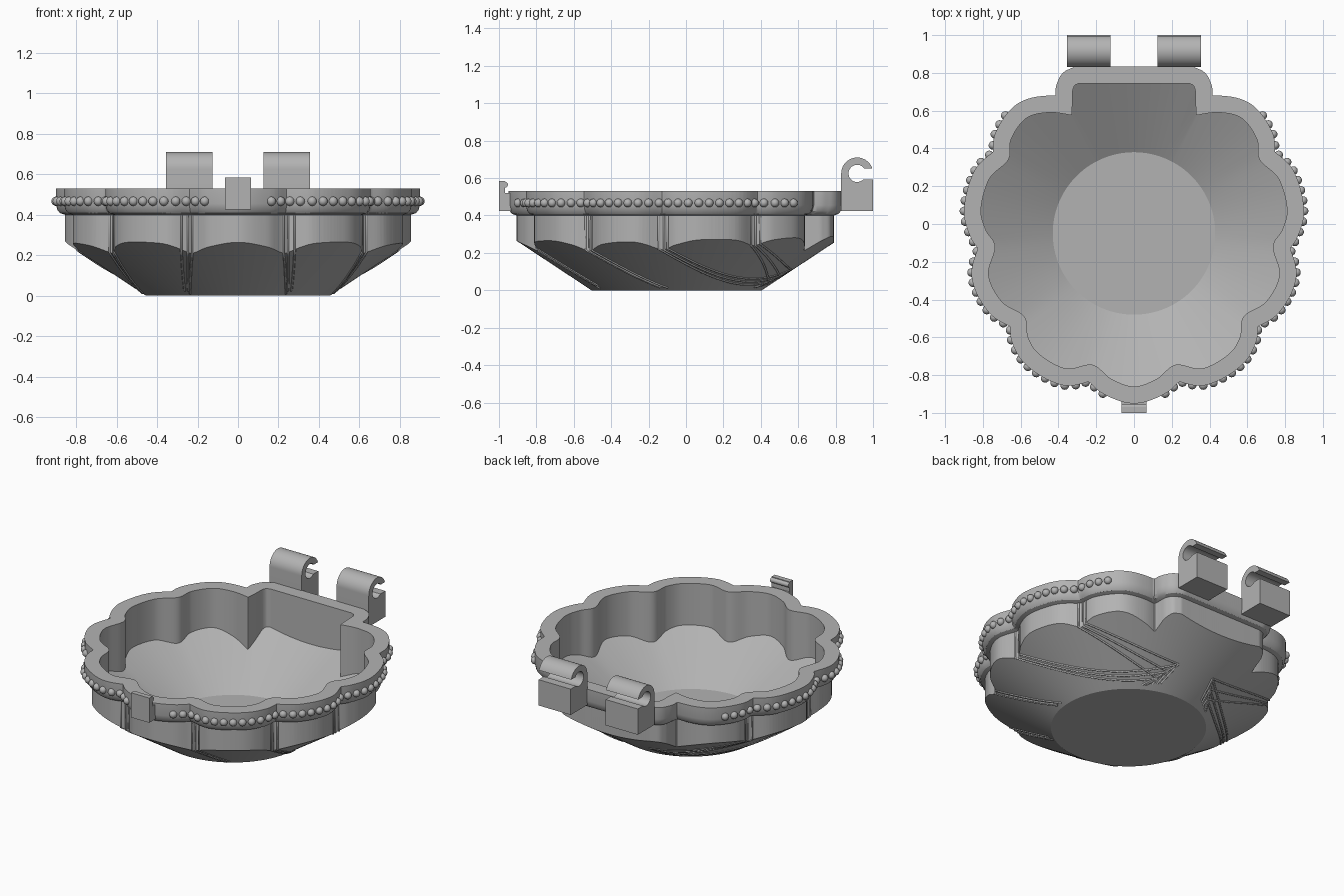
import bpy, bmesh, math
from mathutils import Vector

cube = bpy.data.objects.get("Cube")
if cube:
    bpy.data.objects.remove(cube)

grey = bpy.data.materials.new("plain_grey")
grey.use_nodes = True
COLOUR = (0.45, 0.45, 0.45, 1)
grey.diffuse_color = COLOUR
grey.node_tree.nodes["Principled BSDF"].inputs["Base Color"].default_value = COLOUR

CY, N, FLOOR_R, SKIN, TOP = -0.05, 720, 0.455, 0.025, 0.53
DIRS = [Vector((math.cos(a), math.sin(a))) for a in (i * math.tau / N for i in range(N))]


def finish(name, bm, angle=35):
    bmesh.ops.recalc_face_normals(bm, faces=bm.faces)
    me = bpy.data.meshes.new(name)
    bm.to_mesh(me)
    bm.free()
    me.materials.append(grey)
    ob = bpy.data.objects.new(name, me)
    bpy.context.collection.objects.link(ob)
    bpy.ops.object.select_all(action='DESELECT')
    ob.select_set(True)
    bpy.context.view_layer.objects.active = ob
    bpy.ops.object.shade_smooth_by_angle(angle=math.radians(angle))
    return ob


def spline(pts, steps=10):
    out = []
    for i in range(1, len(pts) - 2):
        a, b, c, d = pts[i - 1:i + 3]
        for s in range(steps):
            t = s / steps
            out.append(0.5 * (2 * b + (c - a) * t + (2 * a - 5 * b + 4 * c - d) * t * t
                              + (3 * b - a - 3 * c + d) * t ** 3))
    return out + [pts[-2]]


# Right half of the scalloped inner outline, front centre to hinge pocket
half = [Vector(p) for p in (
    (-.12, -.82), (0, -.86), (.12, -.82), (.22, -.745), (.36, -.765), (.5, -.69), (.56, -.6),
    (.58, -.49), (.70, -.41), (.77, -.27), (.735, -.12), (.785, -.03), (.81, .08), (.765, .24),
    (.665, .34), (.65, .45), (.57, .56), (.45, .59), (.33, .575), (.3, .56))]
side = spline(half) + [Vector(p) for p in ((.325, .65), (.325, .71), (.314, .735), (.29, .745))]
side += [Vector((x * .029, .745)) for x in range(9, -1, -1)]
loop = side + [Vector((-p.x, p.y)) for p in reversed(side[1:-1])]
loop = [p - Vector((0, CY)) for p in loop]


def ray_radius(u):
    # Farthest crossing of a ray from the centre with the inner outline
    best = 0
    for p, q in zip(loop, loop[1:] + loop[:1]):
        cp, cq = u.cross(p), u.cross(q)
        if cp * cq <= 0 and cp != cq:
            hit = p.lerp(q, cp / (cp - cq))
            best = max(best, hit.dot(u))
    return best


dense = []
for p, q in zip(loop, loop[1:] + loop[:1]):
    n = max(1, int((q - p).length / 0.012))
    dense += [p.lerp(q, k / n) for k in range(n)]


def grown(d):
    # Outline enlarged evenly by d
    out = []
    for u in DIRS:
        best = 0
        for p in dense:
            b = p.dot(u)
            h = d * d - p.length_squared + b * b
            if h > 0:
                best = max(best, b + math.sqrt(h))
        out.append(best)
    return out


inner = [ray_radius(u) for u in DIRS]
wall, rim = grown(.045), grown(.09)


def dome(r):
    return max(0, (r - FLOOR_R) * .66)


def mix(a, b, t):
    return [x + (y - x) * t for x, y in zip(a, b)]


# Bowl: one loft from inner floor, over the rim, to the underside
flat = [FLOOR_R] * N
in_floor = [FLOOR_R - .025] * N
rings = []
for t in (0, .25, .5, .75, 1):
    rr = mix(in_floor, inner, t)
    rings.append((rr, [SKIN + dome(r + .025 * (1 - t)) for r in rr]))
rings += [(inner, [TOP] * N), (rim, [TOP] * N), (rim, [.455] * N)]
for t, z in ((.85, .425), (.55, .408), (0, .40)):
    rings.append((mix(wall, rim, t), [z] * N))
for t in (0, .25, .5, .75, 1):
    rr = mix(wall, flat, t)
    rings.append((rr, [dome(r) for r in rr]))

bm = bmesh.new()
rows = [[bm.verts.new((u.x * r, u.y * r + CY, z)) for u, r, z in zip(DIRS, rr, zz)]
        for rr, zz in rings]
for a, b in zip(rows, rows[1:]):
    for i in range(N):
        j = (i + 1) % N
        bm.faces.new((a[i], a[j], b[j], b[i]))
bm.faces.new(rows[0])
bm.faces.new(rows[-1])
finish("shell_bowl", bm, 30)

# Row of beads along each side of the rim
bm = bmesh.new()
path = [u * r + Vector((0, CY)) for u, r in zip(DIRS, rim)]
start = 3 * N // 4
travelled = 0
last = path[start]
for k in range(1, N // 2):
    p = path[(start + k) % N]
    travelled += (p - last).length
    last = p
    if p.x < .16 or travelled < .052:
        continue
    if p.y > .615:
        break
    travelled = 0
    for s in (1, -1):
        new = bmesh.ops.create_uvsphere(bm, u_segments=14, v_segments=8, radius=.023)["verts"]
        bmesh.ops.translate(bm, verts=new, vec=(s * p.x, p.y, .467))
finish("rim_beads", bm, 60)

# Fine triple ribs running from each notch and sweeping to the hinge
curve = bpy.data.curves.new("shell_ribs", 'CURVE')
curve.dimensions = '3D'
curve.bevel_depth = .006
curve.bevel_resolution = 1
curve.use_fill_caps = True
curve.materials.append(grey)


def add_strand(pts):
    if len(pts) < 2:
        return
    sp = curve.splines.new('POLY')
    sp.points.add(len(pts) - 1)
    for q, p in zip(sp.points, pts):
        q.co = (*p, 1)


for nx, ny in ((.25, -.79), (.61, -.51), (.78, -.12), (.7, .37)):
    base = math.atan2(ny - CY, nx)
    for off in (-.03, 0, .03):
        idx = round((base + off) / math.tau * N) % N
        a = DIRS[idx] * wall[idx] + Vector((0, CY))
        b = Vector((.16 - off, .5 + off * 2))
        mid = (a + b) / 2
        c = mid + (mid - Vector((0, CY))).normalized() * .06
        for s in (1, -1):
            run = [(s * a.x, a.y, .40)]
            for k in range(33):
                t = k / 32
                p = a * (1 - t) ** 2 + c * 2 * t * (1 - t) + b * t * t
                r = (p - Vector((0, CY))).length
                if r > FLOOR_R + .012:
                    run.append((s * p.x, p.y, max(dome(r), .007)))
                else:
                    add_strand(run)
                    run = []
            add_strand(run)
bpy.context.collection.objects.link(bpy.data.objects.new("shell_ribs", curve))


def extrude_x(name, profile, x0, x1):
    bm = bmesh.new()
    face = bm.faces.new([bm.verts.new((x0, y, z)) for y, z in profile])
    new = bmesh.ops.extrude_face_region(bm, geom=[face])["geom"]
    bmesh.ops.translate(bm, vec=(x1 - x0, 0, 0),
                        verts=[v for v in new if isinstance(v, bmesh.types.BMVert)])
    return finish(name, bm)


def arc(cy, cz, r, a0, a1, n=20):
    return [(cy + r * math.cos(math.radians(a0 + (a1 - a0) * k / n)),
             cz + r * math.sin(math.radians(a0 + (a1 - a0) * k / n))) for k in range(n + 1)]


# Open hinge hooks at the back
hook = [(.83, .425), (1, .425), (1, .592)]
hook += arc(.915, .625, .046, -45, -325, 28) + arc(.915, .625, .085, 18, 180, 24)
extrude_x("left_hinge_hook", hook, .125, .355)
extrude_x("right_hinge_hook", hook, -.355, -.125)

# Front clasp tab with a small catch
clasp = [(-.93, .425), (-1, .425), (-1, .585), (-.968, .585)]
clasp += arc(-.968, .565, .016, 90, -90, 8) + [(-.968, .52), (-.93, .52)]
extrude_x("front_clasp", clasp, -.065, .065)
